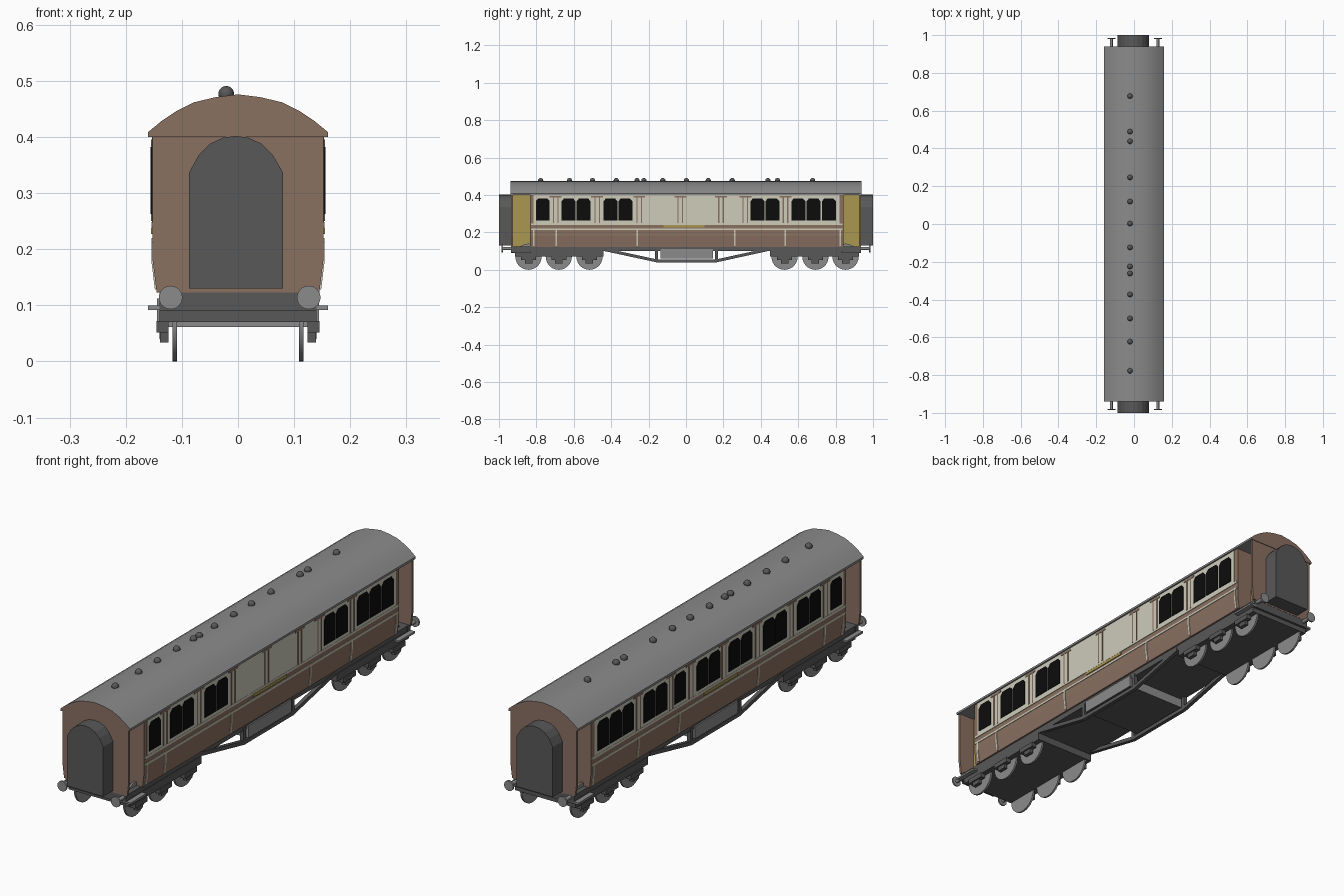
import bpy, bmesh, math
from mathutils import Matrix, Vector

if "Cube" in bpy.data.objects:
    bpy.data.objects.remove(bpy.data.objects["Cube"])


def colour(name, r, g, b):
    m = bpy.data.materials.new(name)
    lin = [(c / 255 / 12.92) if c < 11 else ((c / 255 + 0.055) / 1.055) ** 2.4 for c in (r, g, b)]
    m.diffuse_color = (*lin, 1)
    m.use_nodes = True
    m.node_tree.nodes["Principled BSDF"].inputs["Base Color"].default_value = m.diffuse_color
    return m


BROWN = colour("umber_brown", 138, 112, 97)
CREAM = colour("cream", 205, 204, 186)
GOLD = colour("gold", 170, 151, 82)
BLACK = colour("window_black", 12, 12, 12)
GREY = colour("mid_grey", 139, 139, 139)
DARK = colour("dark_grey", 88, 88, 88)


def finish(name, bm, mats, smooth=False, rule=None):
    bmesh.ops.recalc_face_normals(bm, faces=bm.faces)
    if rule:
        for f in bm.faces:
            f.material_index = rule(f)
    me = bpy.data.meshes.new(name)
    bm.to_mesh(me)
    bm.free()
    for m in mats:
        me.materials.append(m)
    ob = bpy.data.objects.new(name, me)
    bpy.context.collection.objects.link(ob)
    if smooth:
        bpy.ops.object.select_all(action='DESELECT')
        ob.select_set(True)
        bpy.context.view_layer.objects.active = ob
        bpy.ops.object.shade_smooth_by_angle(angle=math.radians(35))
    return ob


def loft(bm, a, b):
    """Solid between two matching loops of points."""
    va, vb = [bm.verts.new(p) for p in a], [bm.verts.new(p) for p in b]
    bm.faces.new(va)
    bm.faces.new(vb)
    for i in range(len(a)):
        j = (i + 1) % len(a)
        bm.faces.new((va[i], va[j], vb[j], vb[i]))


def along_y(bm, pts, y0, y1):
    loft(bm, [(x, y0, z) for x, z in pts], [(x, y1, z) for x, z in pts])


def box(bm, x0, x1, y0, y1, z0, z1):
    along_y(bm, [(x0, z0), (x1, z0), (x1, z1), (x0, z1)], y0, y1)


def cylinder(bm, centre, r, depth, axis, n=24):
    rot = Vector((0, 0, 1)).rotation_difference(Vector(axis)).to_matrix().to_4x4()
    bmesh.ops.create_cone(bm, cap_ends=True, segments=n, radius1=r, radius2=r, depth=depth,
                          matrix=Matrix.Translation(centre) @ rot)


def side_x(z):
    return 0.152 if z >= 0.18 else 0.145 + (z - 0.123) / 0.057 * 0.007


def plate(bm, s, pts, off):
    """Thin plate lying on the body side; pts are (y, z)."""
    loft(bm, [(s * (side_x(z) - 0.002), y, z) for y, z in pts],
         [(s * (side_x(z) + off), y, z) for y, z in pts])


def rect_plate(bm, s, y0, y1, z0, z1, off):
    plate(bm, s, [(y0, z0), (y1, z0), (y1, z1), (y0, z1)], off)


# --- body: main saloon and thin end walls
section = [(-0.145, 0.123), (0.145, 0.123), (0.152, 0.18), (0.152, 0.405), (-0.152, 0.405), (-0.152, 0.18)]
bm = bmesh.new()
along_y(bm, section, -0.835, 0.842)
finish("saloon_body", bm, [BROWN])
bm = bmesh.new()
for s in (-1, 1):
    along_y(bm, section, s * 0.926, s * 0.936)
finish("end_walls", bm, [BROWN])

# recessed vestibules with golden doors
bm = bmesh.new()
for s in (-1, 1):
    box(bm, -0.08, 0.08, s * 0.83, s * 0.93, 0.123, 0.41)
finish("vestibule_doors", bm, [GOLD])

# --- roof with brown gable ends
half = [(0.16, 0.4), (0.16, 0.409), (0.137, 0.428), (0.11, 0.446), (0.078, 0.462), (0.04, 0.471)]
bm = bmesh.new()
along_y(bm, half + [(0, 0.476)] + [(-x, z) for x, z in reversed(half)], -0.939, 0.939)
finish("roof", bm, [GREY, BROWN], True, lambda f: int(abs(f.normal.y) > 0.9))

# roof vents
bm = bmesh.new()
for y in (-0.777, -0.623, -0.5, -0.373, -0.262, -0.225, -0.124, 0.002, 0.119, 0.247, 0.438, 0.489, 0.677):
    bmesh.ops.create_uvsphere(bm, u_segments=16, v_segments=10, radius=0.014,
                              matrix=Matrix.Translation((-0.021, y, 0.477)))
finish("roof_vents", bm, [DARK], True)

# --- gangway connectors
arch = [(-0.087, 0.13), (0.08, 0.13), (0.08, 0.337), (0.062, 0.368), (0.042, 0.388), (0.018, 0.399),
        (-0.004, 0.402), (-0.026, 0.399), (-0.05, 0.388), (-0.07, 0.368), (-0.087, 0.337)]
bm = bmesh.new()
for s in (-1, 1):
    along_y(bm, arch, s * 0.93, s)
finish("gangway_connectors", bm, [DARK])

# --- side livery: cream panel, waist lines, dividers
bm = bmesh.new()
for s in (-1, 1):
    rect_plate(bm, s, -0.815, 0.82, 0.249, 0.4, 0.0015)
    rect_plate(bm, s, -0.83, 0.837, 0.24, 0.249, 0.0025)
    rect_plate(bm, s, -0.83, 0.837, 0.212, 0.22, 0.0025)
    for y in (-0.815, -0.695, -0.26, 0.26, 0.53, 0.825):
        rect_plate(bm, s, y - 0.004, y + 0.004, 0.128, 0.18, 0.0025)
        rect_plate(bm, s, y - 0.004, y + 0.004, 0.18, 0.214, 0.0025)
finish("cream_panels", bm, [CREAM])

# brown panel lines with short caps
bm = bmesh.new()
for s in (-1, 1):
    for y in (-0.697, -0.475, -0.25, -0.03, 0.187, 0.317, 0.532):
        for d in (-0.012, 0.012):
            rect_plate(bm, s, y + d - 0.003, y + d + 0.003, 0.25, 0.39, 0.003)
        rect_plate(bm, s, y - 0.032, y + 0.032, 0.387, 0.396, 0.003)
finish("panel_lines", bm, [BROWN])

# gold strip on the waist
bm = bmesh.new()
for s in (-1, 1):
    rect_plate(bm, s, -0.12, 0.1, 0.227, 0.239, 0.003)
finish("waist_gold_strip", bm, [GOLD])

# windows: start positions; the left side has extra ones mid-car
shared = [-0.803, -0.665, -0.585, -0.441, -0.361, 0.345, 0.425, 0.564, 0.645, 0.727]
extra = [-0.215, -0.135, -0.005, 0.075, 0.222]
bm = bmesh.new()
for s, starts in ((1, shared), (-1, shared + extra)):
    for y in starts:
        w, z0, z1 = 0.074, 0.263, 0.382
        plate(bm, s, [(y, z0), (y + w, z0), (y + w, z1 - 0.015), (y + w - 0.013, z1),
                      (y + 0.013, z1), (y, z1 - 0.015)], 0.004)
finish("windows", bm, [BLACK])

# --- underframe and buffer beams
bm = bmesh.new()
box(bm, -0.138, 0.138, -0.93, 0.93, 0.1, 0.124)
for s in (-1, 1):
    box(bm, -0.14, 0.14, s * 0.915, s * 0.935, 0.09, 0.124)
finish("underframe", bm, [DARK])

# door steps
bm = bmesh.new()
for s in (-1, 1):
    for e in (-1, 1):
        box(bm, s * 0.13, s * 0.16, e * 0.83, e * 0.935, 0.092, 0.1)
finish("door_steps", bm, [GREY])

# buffers
bm = bmesh.new()
for x in (-0.12, 0.126):
    for e in (-1, 1):
        cylinder(bm, (x, e * 0.955, 0.114), 0.008, 0.05, (0, 1, 0), 12)
        cylinder(bm, (x, e * 0.982, 0.114), 0.021, 0.007, (0, 1, 0))
finish("buffers", bm, [GREY], True)

# --- bogies, axle boxes and wheels
axles = (-0.842, -0.68, -0.516, 0.527, 0.692, 0.853)
bm = bmesh.new()
for y0, y1 in ((-0.915, -0.44), (0.45, 0.925)):
    box(bm, -0.14, 0.14, y0, y1, 0.07, 0.102)
finish("bogie_frames", bm, [DARK])
bm = bmesh.new()
for y in axles:
    for s in (-1, 1):
        box(bm, s * 0.124, s * 0.145, y - 0.04, y + 0.04, 0.052, 0.072)
        box(bm, s * 0.124, s * 0.139, y - 0.02, y + 0.02, 0.034, 0.052)
finish("axle_boxes", bm, [DARK])
bm = bmesh.new()
for y in axles:
    for s in (-1, 1):
        cylinder(bm, (s * 0.113, y, 0.07), 0.07, 0.008, (1, 0, 0), 28)
finish("wheels", bm, [GREY], True)

# --- truss rods under the middle
lower = [(-0.435, 0.108), (-0.157, 0.048), (0.163, 0.048), (0.437, 0.108)]
bm = bmesh.new()
for s in (-1, 1):
    for (ya, za), (yb, zb) in zip(lower, lower[1:]):
        q = [(ya, za - 0.008), (yb, zb - 0.008), (yb, zb + 0.008), (ya, za + 0.008)]
        loft(bm, [(s * 0.124, y, z) for y, z in q], [(s * 0.14, y, z) for y, z in q])
    for y in (-0.157, 0.163):
        box(bm, s * 0.124, s * 0.14, y - 0.008, y + 0.008, 0.042, 0.11)
finish("truss_rods", bm, [DARK])

# equipment box slung between the trusses, dark underneath
bm = bmesh.new()
box(bm, -0.144, 0.144, -0.137, 0.145, 0.061, 0.112)
finish("equipment_box", bm, [GREY, DARK], False, lambda f: int(f.normal.z < -0.9))
